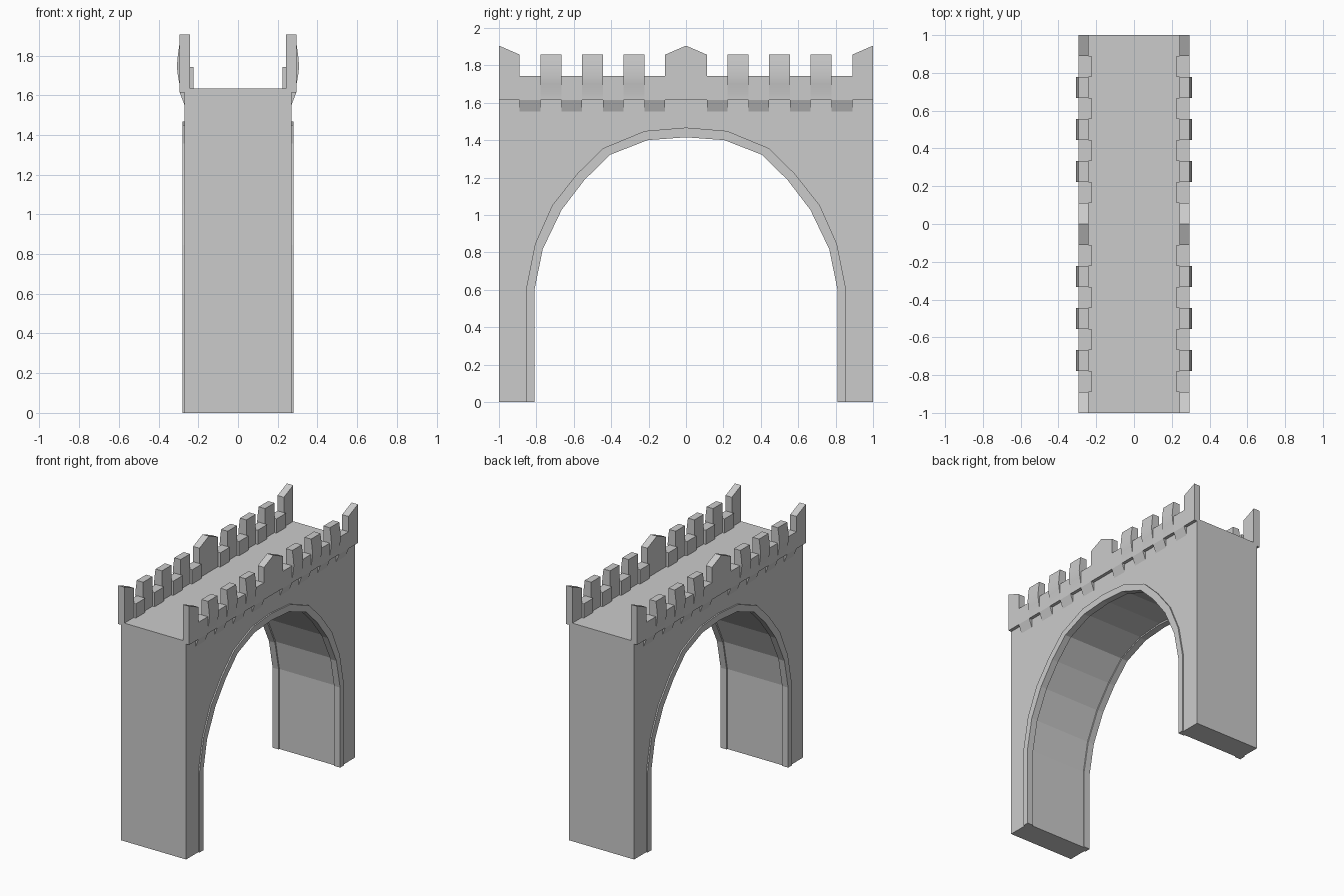
import bpy
import bmesh
import math
from mathutils import Vector

if "Cube" in bpy.data.objects:
    bpy.data.objects.remove(bpy.data.objects["Cube"])

stone = bpy.data.materials.new("grey stone")
stone.diffuse_color = (0.6, 0.6, 0.6, 1)
stone.use_nodes = True
stone.node_tree.nodes["Principled BSDF"].inputs["Base Color"].default_value = stone.diffuse_color


def prism(name, outline, lo, hi, along, mirror=(), smooth=False):
    """Extrude an outline along x (outline in y,z) or along y (outline in x,z)."""
    bm = bmesh.new()
    if along == "x":
        pts = [Vector((lo, a, b)) for a, b in outline]
        step = Vector((hi - lo, 0, 0))
    else:
        pts = [Vector((a, lo, b)) for a, b in outline]
        step = Vector((0, hi - lo, 0))
    face = bm.faces.new([bm.verts.new(p) for p in pts])
    ext = bmesh.ops.extrude_face_region(bm, geom=[face], use_keep_orig=True)
    moved = [g for g in ext["geom"] if isinstance(g, bmesh.types.BMVert)]
    bmesh.ops.translate(bm, verts=moved, vec=step)
    bmesh.ops.recalc_face_normals(bm, faces=bm.faces)
    mesh = bpy.data.meshes.new(name)
    bm.to_mesh(mesh)
    bm.free()
    mesh.materials.append(stone)
    obj = bpy.data.objects.new(name, mesh)
    bpy.context.collection.objects.link(obj)
    if smooth:
        bpy.ops.object.select_all(action="DESELECT")
        obj.select_set(True)
        bpy.context.view_layer.objects.active = obj
        bpy.ops.object.shade_smooth_by_angle(angle=math.radians(30))
    if mirror:
        mod = obj.modifiers.new("mirror", "MIRROR")
        mod.use_axis = ("x" in mirror, "y" in mirror, False)
        mod.use_mirror_merge = False
    return obj


def full_arch(half):
    """Mirror a half arch, listed from foot to crown, into a whole one."""
    return half + [(-y, z) for y, z in reversed(half[:-1])]


# Arch curves, foot to crown
outer = [(0.856, 0), (0.856, 0.6), (0.807, 0.845), (0.716, 1.05), (0.582, 1.22),
         (0.442, 1.357), (0.22, 1.449), (0, 1.467)]
inner = [(0.81, 0), (0.81, 0.6), (0.766, 0.817), (0.665, 1.027), (0.543, 1.187),
         (0.405, 1.322), (0.205, 1.4), (0, 1.415)]
soffit = [tuple(Vector(i).lerp(Vector(o), 0.2)) for i, o in zip(inner, outer)]

# Gate body with the arched opening
DECK = 1.635
prism("gate_body", [(-1, 0), (-1, DECK), (1, DECK), (1, 0)] + full_arch(soffit),
      -0.27, 0.27, "x")

# Raised trim around both arch mouths
prism("arch_trim", full_arch(outer) + full_arch(inner)[::-1], 0.23, 0.28, "x", "x")

# Parapet: nine units of 1/9 from the centre to each end
U = 1 / 9
BASE, LOW, TOP, PEAK = 1.615, 1.742, 1.857, 1.905
IN, OUT = 0.242, 0.294

prism("centre_peak", [(-U, BASE), (U, BASE), (U, TOP), (0, PEAK), (-U, TOP)],
      IN, OUT, "x", "x")
prism("corner_peak", [(8 * U, BASE), (1, BASE), (1, PEAK), (8 * U, TOP)],
      IN, OUT, "x", "xy")

# Low wall sections, each with a sloped corbel below
low_profile = [(0.225, 1.6), (0.225, LOW), (OUT, LOW), (OUT, BASE), (0.269, 1.55), (0.26, 1.55)]
for n in (1, 3, 5, 7):
    prism("low_wall", low_profile, n * U, (n + 1) * U, "y", "xy")

# Merlons with a gently bulging outer face
merlon_profile = [(IN, BASE), (IN, TOP), (0.295, TOP), (0.303, 1.8), (0.308, 1.745),
                  (0.303, 1.7), (OUT, 1.65), (OUT, BASE)]
for n in (2, 4, 6):
    prism("merlon", merlon_profile, n * U, (n + 1) * U, "y", "xy", smooth=True)
